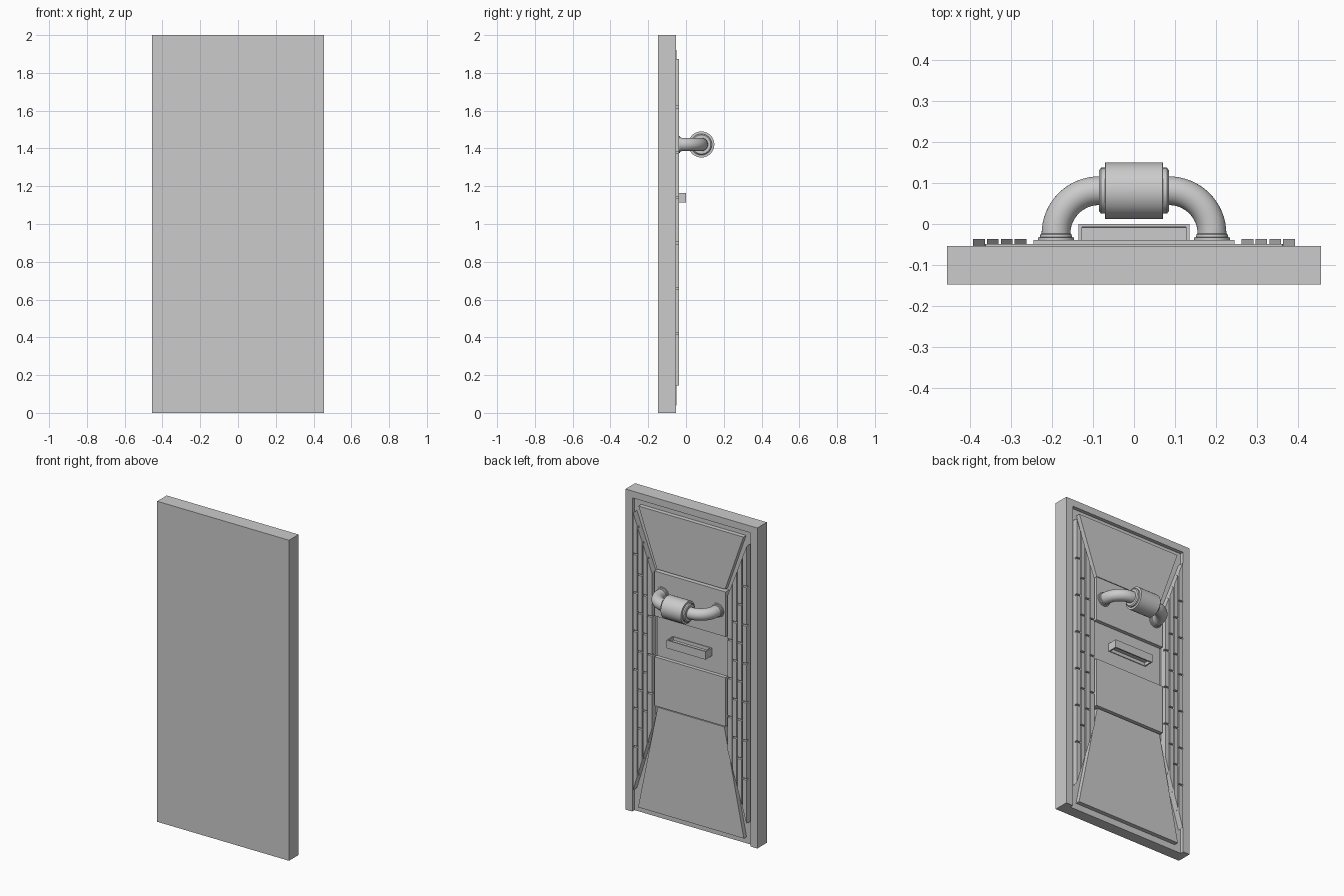
import bpy, bmesh, math
from mathutils import Vector

if "Cube" in bpy.data.objects:
    bpy.data.objects.remove(bpy.data.objects["Cube"])

FLOOR, RIM = -0.076, -0.053
GRIP = Vector((0, 0.081, 1.421))


def finish(bm, name, smooth=False):
    bmesh.ops.recalc_face_normals(bm, faces=bm.faces[:])
    me = bpy.data.meshes.new(name)
    bm.to_mesh(me)
    bm.free()
    ob = bpy.data.objects.new(name, me)
    bpy.context.collection.objects.link(ob)
    if smooth:
        bpy.ops.object.select_all(action='DESELECT')
        ob.select_set(True)
        bpy.context.view_layer.objects.active = ob
        bpy.ops.object.shade_smooth_by_angle(angle=math.radians(35))
    return ob


def add_plate(bm, outline, y0, y1, inset=0, rise=0):
    """Plate with an (x, z) outline from y0 to y1, with an optional sloped border."""
    low = [bm.verts.new((x, y0, z)) for x, z in outline]
    high = [bm.verts.new((x, y1, z)) for x, z in outline]
    n = len(outline)
    bm.faces.new(low)
    top = bm.faces.new(high)
    for i in range(n):
        j = (i + 1) % n
        bm.faces.new((low[i], low[j], high[j], high[i]))
    if inset:
        bmesh.ops.inset_region(bm, faces=[top], thickness=inset, use_even_offset=True)
        for v in top.verts:
            v.co.y += rise


def plate(name, *args):
    bm = bmesh.new()
    add_plate(bm, *args)
    return finish(bm, name)


def rect(w, z0, z1):
    return [(-w, z0), (w, z0), (w, z1), (-w, z1)]


def lathe(name, profile, origin, axis, seg=40):
    """Revolve (distance along axis, radius) points."""
    bm = bmesh.new()
    q = Vector((0, 0, 1)).rotation_difference(Vector(axis))
    rings = [[bm.verts.new(Vector(origin) + q @ Vector((r * math.cos(a), r * math.sin(a), h)))
              for a in (2 * math.pi * k / seg for k in range(seg))] for h, r in profile]
    for a, b in zip(rings, rings[1:]):
        for k in range(seg):
            m = (k + 1) % seg
            bm.faces.new((a[k], a[m], b[m], b[k]))
    bm.faces.new(rings[0])
    bm.faces.new(rings[-1])
    return finish(bm, name, True)


# door slab with a shallow recess open at the bottom
slab = plate("door_slab", rect(0.455, 0, 2), -0.147, RIM)
cutter = plate("recess_cutter", rect(0.408, -0.1, 1.957), FLOOR, 0.1)
mod = slab.modifiers.new("recess", 'BOOLEAN')
mod.operation, mod.object, mod.solver = 'DIFFERENCE', cutter, 'EXACT'
bpy.context.view_layer.objects.active = slab
bpy.ops.object.modifier_apply(modifier=mod.name)
bpy.data.objects.remove(cutter)

# tapered top and bottom panels
plate("top_panel", [(-0.235, 1.56), (0.235, 1.56), (0.362, 1.92), (-0.362, 1.92)],
      FLOOR - 0.005, -0.063, 0.018, 0.014)
plate("bottom_panel", [(-0.365, 0.04), (0.365, 0.04), (0.23, 0.7), (-0.23, 0.7)],
      FLOOR - 0.005, -0.063, 0.018, 0.014)

# centre panels: raised upper and lower, flat middle
plate("middle_panel", rect(0.245, 0.98, 1.31), FLOOR - 0.005, -0.062)
plate("upper_centre_panel", rect(0.245, 1.27, 1.55), FLOOR - 0.005, -0.055, 0.022, 0.016)
plate("lower_centre_panel", rect(0.245, 0.71, 1.015), FLOOR - 0.005, -0.055, 0.022, 0.016)


# slatted side panels with staggered breaks
def z_low(x):
    return 0.57 - (x - 0.26) / 0.13 * 0.42


def z_high(x):
    return 1.53 + (x - 0.26) / 0.13 * 0.34


for s, side in ((1, "right"), (-1, "left")):
    base = [(0.262, z_low(0.262)), (0.392, z_low(0.392)), (0.392, z_high(0.392)), (0.262, z_high(0.262))]
    plate(side + "_side_panel", [(s * x, z) for x, z in base], FLOOR - 0.005, -0.052)
    bm = bmesh.new()
    for col in range(4):
        xa = 0.262 + col * 0.0337
        xb = xa + 0.0285
        cuts = [z for z in (0.3 + 0.24 * k + 0.12 * (col % 2) for k in range(7))
                if z_low(xa) + 0.06 < z < z_high(xa) - 0.06]
        bottoms = [(z_low(xa), z_low(xb))] + [(c + 0.005,) * 2 for c in cuts]
        tops = [(c - 0.005,) * 2 for c in cuts] + [(z_high(xa), z_high(xb))]
        for (la, lb), (ha, hb) in zip(bottoms, tops):
            add_plate(bm, [(s * xa, la), (s * xb, lb), (s * xb, hb), (s * xa, ha)], -0.056, -0.037)
    finish(bm, side + "_side_slats")

# small box hollowed from above and below
bm = bmesh.new()
add_plate(bm, rect(0.135, 1.113, 1.163), -0.065, 0.0)
bmesh.ops.recalc_face_normals(bm, faces=bm.faces[:])
for sign in (1, -1):
    face = next(f for f in bm.faces if f.normal.z * sign > 0.9)
    bmesh.ops.inset_region(bm, faces=[face], thickness=0.011)
    inner = bmesh.ops.extrude_discrete_faces(bm, faces=[]) and None
    bmesh.ops.inset_region(bm, faces=[face], thickness=0.0005)
    for v in face.verts:
        v.co.z -= sign * 0.02
finish(bm, "slot_box")

# handle: curved arms, wall flanges and central drum
SEG, TUBE, BEND = 32, 0.035, 0.105
for s, side in ((1, "right"), (-1, "left")):
    centre = Vector((s * 0.085, GRIP.y - BEND, GRIP.z))
    out = Vector((s, 0, 0))
    path = [(Vector((s * 0.19, -0.045, GRIP.z)), out)]
    for k in range(17):
        a = math.pi / 2 * k / 16
        d = Vector((s * math.cos(a), math.sin(a), 0))
        path.append((centre + d * BEND, d))
    path.append((Vector((s * 0.05, GRIP.y, GRIP.z)), Vector((0, 1, 0))))
    bm = bmesh.new()
    rings = [[bm.verts.new(p + TUBE * (d * math.cos(t) + Vector((0, 0, math.sin(t)))))
              for t in (2 * math.pi * k / SEG for k in range(SEG))] for p, d in path]
    for a, b in zip(rings, rings[1:]):
        for k in range(SEG):
            m = (k + 1) % SEG
            bm.faces.new((a[k], a[m], b[m], b[k]))
    bm.faces.new(rings[0])
    bm.faces.new(rings[-1])
    finish(bm, side + "_handle_arm", True)
    lathe(side + "_flange", [(0, 0.044), (0.012, 0.044), (0.013, 0.039), (0.02, 0.038), (0.022, 0.035)],
          (s * 0.19, -0.045, GRIP.z), (0, 1, 0))

half = [(0.07, 0.069), (0.071, 0.056), (0.08, 0.056), (0.085, 0.05), (0.085, 0.036)]
lathe("handle_drum", [(-h, r) for h, r in reversed(half)] + half, GRIP, (1, 0, 0), 48)
